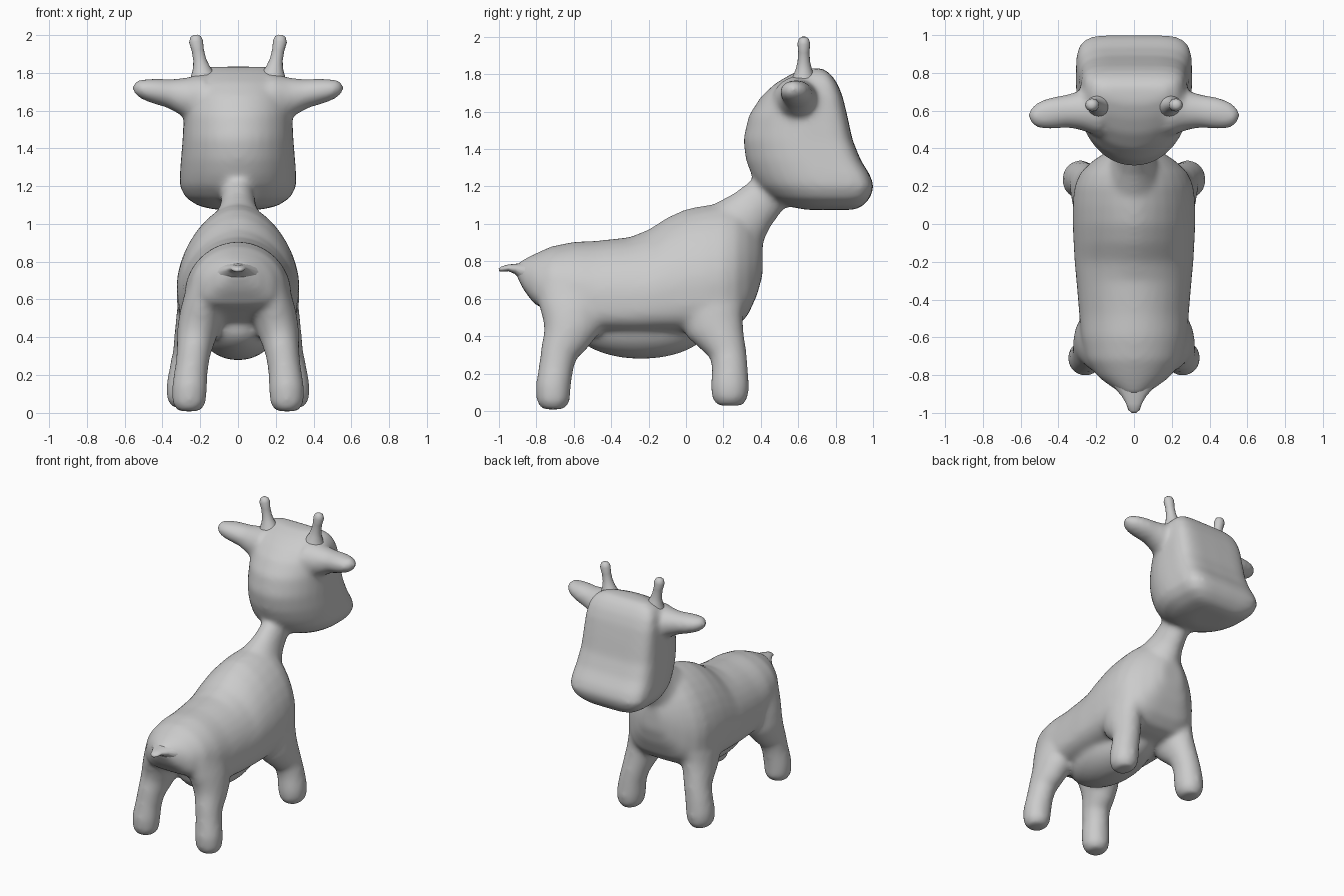
import bpy, bmesh, math
from mathutils import Vector, Matrix

N = 32


def skin(bm, rings):
    """Loft a closed skin through rings of points."""
    vs = [[bm.verts.new(p) for p in r] for r in rings]
    n = len(vs[0])
    for a, b in zip(vs, vs[1:]):
        for i in range(n):
            j = (i + 1) % n
            bm.faces.new((a[i], a[j], b[j], b[i]))
    bm.faces.new(vs[0][::-1])
    bm.faces.new(vs[-1])


def section(lo, hi, hw, split, n_lo, n_hi):
    """Egg-shaped superellipse: pairs (x, v) with v between lo and hi."""
    mid = lo + (hi - lo) * split
    out = []
    for i in range(N):
        t = 2 * math.pi * i / N
        c, s = math.cos(t), math.sin(t)
        e = 2 / (n_hi if s > 0 else n_lo)
        x = math.copysign(abs(c) ** e, c) * hw
        v = mid + math.copysign(abs(s) ** e, s) * (hi - mid if s > 0 else mid - lo)
        out.append((x, v))
    return out


def tube(bm, path, ref, n=20):
    """Path rows: x, y, z, radius along ref, radius across it."""
    pts = [Vector(p[:3]) for p in path]
    rings = []
    for i, p in enumerate(pts):
        t = (pts[min(i + 1, len(pts) - 1)] - pts[max(i - 1, 0)]).normalized()
        u = Vector(ref)
        u = (u - t * u.dot(t)).normalized()
        w = t.cross(u)
        rings.append([p + u * math.cos(2 * math.pi * k / n) * path[i][3]
                      + w * math.sin(2 * math.pi * k / n) * path[i][4] for k in range(n)])
    skin(bm, rings)


def finish(bm, name):
    bmesh.ops.recalc_face_normals(bm, faces=bm.faces)
    for f in bm.faces:
        f.smooth = True
    me = bpy.data.meshes.new(name)
    bm.to_mesh(me)
    bm.free()
    ob = bpy.data.objects.new(name, me)
    bpy.context.collection.objects.link(ob)
    return ob


def mirrored(path, s):
    return [(p[0] * s, *p[1:]) for p in path]


bm = bmesh.new()

# torso: y, bottom, top, half width
torso = [(-.91, .73, .785, .04), (-.87, .65, .81, .11), (-.81, .57, .84, .19),
         (-.72, .53, .88, .25), (-.6, .47, .905, .28), (-.48, .42, .91, .29),
         (-.3, .415, .93, .305), (-.2, .415, .97, .315), (-.1, .415, 1.035, .32),
         (0, .415, 1.08, .325), (.1, .42, 1.10, .325), (.2, .43, 1.11, .315),
         (.27, .45, 1.10, .285), (.33, .51, 1.06, .225), (.38, .62, .99, .15),
         (.41, .73, .92, .08)]
skin(bm, [[(x, y, z) for x, z in section(lo, hi, hw, .38, 3.6, 1.75 if y > -.25 else 1.95)]
          for y, lo, hi, hw in torso])

# belly
bmesh.ops.create_uvsphere(bm, u_segments=32, v_segments=16, radius=1,
                          matrix=Matrix.Translation((0, -.24, .46))
                          @ Matrix.Diagonal((.21, .37, .182, 1)))

# neck
tube(bm, [(0, .1, .82, .24, .25), (0, .25, .96, .155, .185), (0, .35, 1.07, .1, .135),
          (0, .43, 1.15, .087, .118), (0, .49, 1.22, .1, .13), (0, .56, 1.3, .15, .15)], (1, 0, 0))

# head: z, back y, front y, half width
head = [(1.075, .64, .90, .12), (1.095, .54, .945, .21), (1.14, .45, .985, .278),
        (1.2, .385, 1.005, .308), (1.26, .35, .985, .308), (1.34, .32, .935, .302),
        (1.45, .305, .89, .293), (1.58, .335, .862, .287), (1.68, .40, .838, .28),
        (1.75, .475, .81, .265), (1.80, .56, .775, .235), (1.832, .64, .73, .17)]
skin(bm, [[(x, y, z) for x, y in section(b, f, hw, .6, 2.0, 5.0)]
          for z, b, f, hw in head])

# legs widen and blend into the torso at the top
front_leg = [(.2, .12, .64, .1, .19), (.215, .135, .53, .11, .18), (.225, .155, .45, .108, .16),
             (.24, .195, .38, .1, .125), (.255, .225, .31, .092, .1), (.272, .235, .23, .092, .097),
             (.285, .235, .13, .097, .104), (.288, .235, .07, .09, .098),
             (.288, .235, .028, .06, .07)]
rear_leg = [(.17, -.6, .66, .1, .2), (.19, -.605, .54, .115, .18), (.21, -.615, .45, .112, .155),
            (.225, -.645, .38, .1, .125), (.236, -.68, .31, .09, .1), (.247, -.695, .23, .088, .093),
            (.257, -.71, .13, .095, .095), (.26, -.71, .05, .09, .09), (.26, -.71, .008, .06, .062)]
ear = [(.18, .6, 1.67, .14, .125), (.28, .6, 1.672, .105, .105), (.36, .597, 1.69, .088, .078),
       (.44, .585, 1.703, .085, .068), (.5, .572, 1.713, .073, .055),
       (.54, .56, 1.724, .048, .038), (.553, .555, 1.727, .025, .02)]
for s in (-1, 1):
    tube(bm, mirrored(front_leg, s), (1, 0, 0))
    tube(bm, mirrored(rear_leg, s), (1, 0, 0))
    tube(bm, mirrored(ear, s), (0, 1, 0))

# fuse the parts into one soft skin
body = finish(bm, "body")
rm = body.modifiers.new("fuse", 'REMESH')
rm.mode = 'VOXEL'
rm.voxel_size = .016
rm.use_smooth_shade = True
sm = body.modifiers.new("soften", 'SMOOTH')
sm.factor = .5
sm.iterations = 16

# horns with lightly flared bases
horn = [(.18, .63, 1.74, .085, .08), (.188, .63, 1.79, .062, .058), (.195, .63, 1.83, .044, .042),
        (.203, .63, 1.87, .034, .033), (.213, .63, 1.92, .032, .03),
        (.222, .63, 1.965, .037, .034), (.225, .63, 1.99, .028, .026),
        (.226, .63, 2.0, .012, .012)]
for s, side in ((-1, "left"), (1, "right")):
    hb = bmesh.new()
    tube(hb, mirrored(horn, s), (1, 0, 0), 16)
    finish(hb, side + "_horn")

# tail
tb = bmesh.new()
tube(tb, [(0, -.8, .73, .16, .09), (0, -.86, .745, .11, .058), (0, -.91, .76, .066, .028),
          (0, -.95, .765, .042, .018), (0, -.985, .758, .03, .014),
          (0, -1.0, .754, .012, .007)], (1, 0, 0), 16)
finish(tb, "tail")
